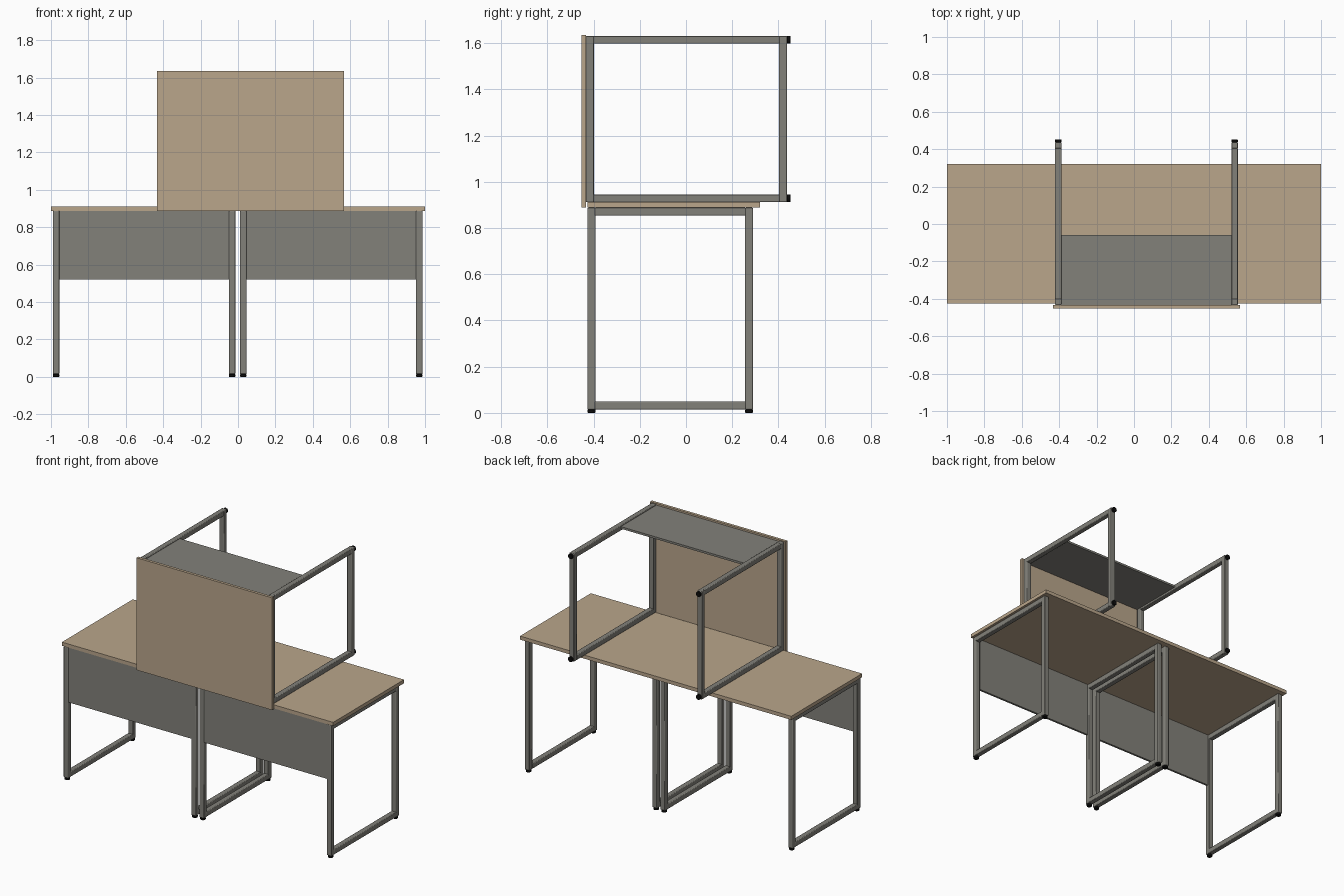
import bpy, math
from mathutils import Vector

cube = bpy.data.objects.get("Cube")
if cube:
    bpy.data.objects.remove(cube, do_unlink=True)


def material(name, rgb, rough):
    m = bpy.data.materials.new(name)
    m.use_nodes = True
    m.diffuse_color = (*rgb, 1)
    bsdf = m.node_tree.nodes["Principled BSDF"]
    bsdf.inputs["Base Color"].default_value = (*rgb, 1)
    bsdf.inputs["Roughness"].default_value = rough
    return m


WOOD = material("light wood", (0.49, 0.38, 0.26), 0.6)
GREY = material("warm grey metal", (0.225, 0.22, 0.195), 0.5)
BLACK = material("black rubber", (0.004, 0.004, 0.004), 0.7)


def finish(ob, name, mat, bevel, segments):
    ob.name = ob.data.name = name
    ob.data.materials.append(mat)
    if bevel:
        mod = ob.modifiers.new("edge", 'BEVEL')
        mod.width, mod.segments = bevel, segments
        bpy.ops.object.shade_smooth_by_angle(angle=math.radians(35))
    return ob


def box(name, x, y, z, mat, bevel=0.0, segments=1):
    """Box from three (low, high) ranges."""
    lo, hi = Vector((x[0], y[0], z[0])), Vector((x[1], y[1], z[1]))
    bpy.ops.mesh.primitive_cube_add(size=1, location=(lo + hi) / 2)
    ob = bpy.context.object
    ob.scale = hi - lo
    bpy.ops.object.transform_apply(location=False, rotation=False, scale=True)
    return finish(ob, name, mat, bevel, segments)


def foot(name, centre, axis):
    """Round foot cap, standing along z or lying along y."""
    rot = (math.pi / 2, 0, 0) if axis == 'Y' else (0, 0, 0)
    bpy.ops.mesh.primitive_cylinder_add(vertices=24, radius=T / 2, depth=FOOT,
                                        location=centre, rotation=rot)
    finish(bpy.context.object, name, BLACK, 0.002, 1)


T = 0.034      # tube width
FOOT = 0.015   # foot height


def frame(name, x, y, z):
    """Closed rectangular loop of square tube in the yz plane."""
    xs = (x - T / 2, x + T / 2)
    for part, ys in (("front_post", (y[0], y[0] + T)), ("back_post", (y[1] - T, y[1]))):
        box(f"{name}_{part}", xs, ys, z, GREY, 0.004, 2)
    inner = (y[0] + T - 0.004, y[1] - T + 0.004)
    for part, zs in (("bottom_rail", (z[0], z[0] + T)), ("top_rail", (z[1] - T, z[1]))):
        box(f"{name}_{part}", xs, inner, zs, GREY, 0.004, 2)


# Desk: four leg frames with feet
LEG_Y = (-0.426, 0.29)
for name, x in (("outer_right", -0.972), ("inner_right", -0.031),
                ("inner_left", 0.028), ("outer_left", 0.969)):
    frame(name + "_leg", x, LEG_Y, (FOOT, 0.888))
    for end, y in (("front", LEG_Y[0] + T / 2), ("back", LEG_Y[1] - T / 2)):
        foot(f"{name}_{end}_foot", (x, y, FOOT / 2), 'Z')

# Desktop and the modesty panels between the legs
box("desktop", (-1, 1), (-0.426, 0.32), (0.888, 0.912), WOOD)
for name, x in (("right", (-0.955, -0.048)), ("left", (0.045, 0.952))):
    box(name + "_modesty_panel", x, (-0.420, -0.406), (0.52, 0.888), GREY)

# Upper unit: two frames lying on their backs, feet facing the rear
UP_Y, UP_Z = (-0.433, 0.452 - FOOT), (0.912, 1.632)
for name, x in (("right", -0.405), ("left", 0.538)):
    frame(name + "_upper_frame", x, UP_Y, UP_Z)
    for end, z in (("lower", UP_Z[0] + T / 2), ("upper", UP_Z[1] - T / 2)):
        foot(f"{name}_{end}_cap", (x, 0.452 - FOOT / 2, z), 'Y')

# Shelf and front board
box("upper_shelf", (-0.388, 0.521), (-0.433, -0.058), (1.611, 1.625), GREY)
box("front_board", (-0.432, 0.567), (-0.452, -0.433), (0.888, 1.636), WOOD)
